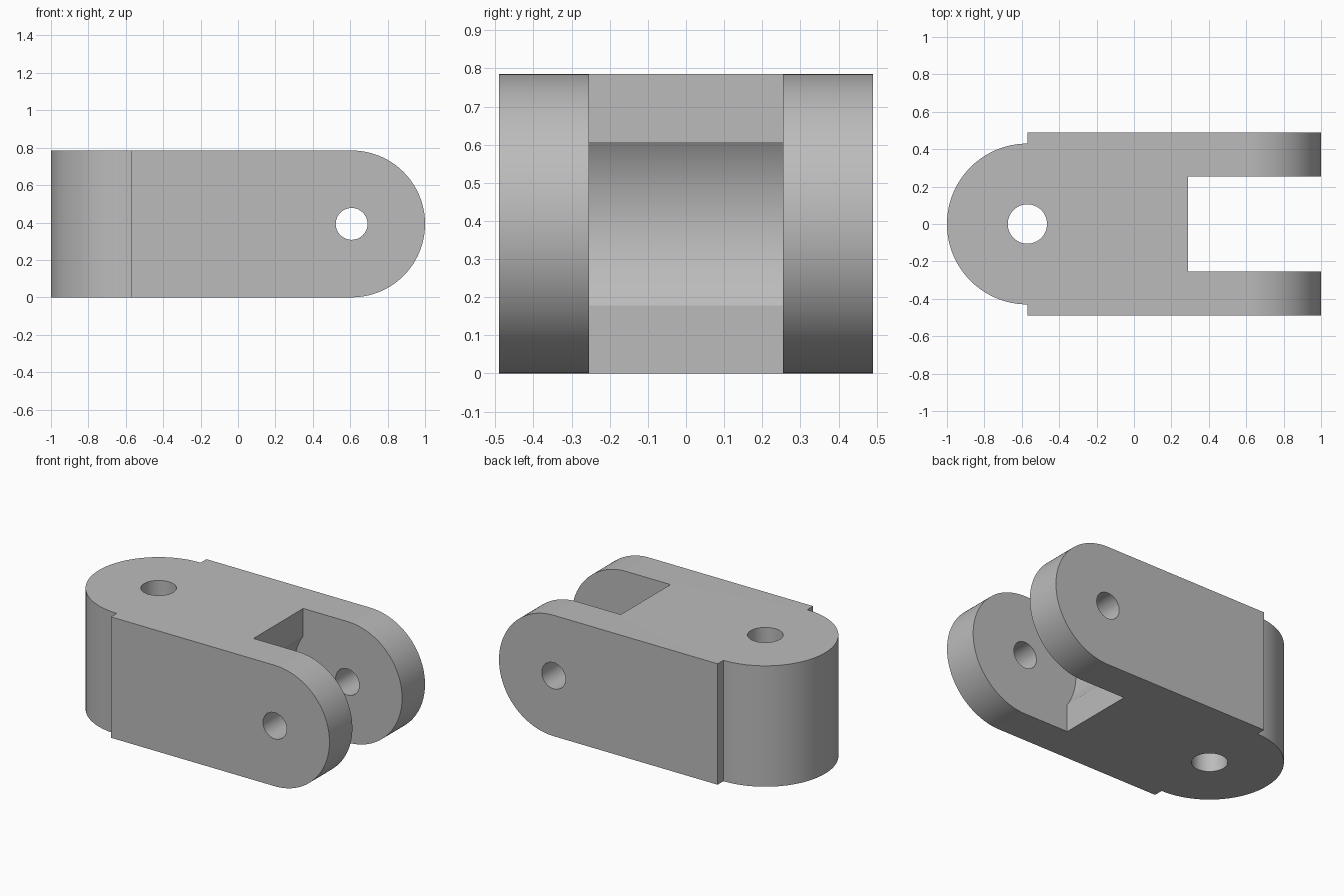
import bpy
import bmesh
from math import sin, cos, pi, asin, radians
from mathutils import Vector

if "Cube" in bpy.data.objects:
    bpy.data.objects.remove(bpy.data.objects["Cube"])

HEIGHT = 0.785
MID = HEIGHT / 2
HALF_WIDTH = 0.49
SLOT_HALF = 0.255
SLOT_X = 0.29
PIVOT_X = 1 - MID      # axis of the fork pin
EYE_X = -0.57          # axis of the upright hole
EYE_R = 0.43
GROOVE_R = 0.383       # clearance groove at the slot's root
FAR = 1.2              # beyond the part, for clean cuts

steel = bpy.data.materials.new("plain grey")
steel.use_nodes = True
grey = (0.5, 0.5, 0.5, 1)
steel.diffuse_color = grey
steel.node_tree.nodes["Principled BSDF"].inputs["Base Color"].default_value = grey


def arc(cx, cy, r, start, end, steps):
    """Points along an arc, both ends included."""
    angles = [start + (end - start) * i / steps for i in range(steps + 1)]
    return [(cx + r * cos(a), cy + r * sin(a)) for a in angles]


def circle(cx, cy, r):
    return arc(cx, cy, r, 0, 2 * pi, 64)[:-1]


def prism(name, outline, axis, low, high):
    """Extrude an outline along y (outline in x, z) or z (outline in x, y)."""
    def place(a, b, depth):
        return Vector((a, depth, b)) if axis == "y" else Vector((a, b, depth))
    bm = bmesh.new()
    face = bm.faces.new([bm.verts.new(place(a, b, low)) for a, b in outline])
    grown = bmesh.ops.extrude_face_region(bm, geom=[face])["geom"]
    verts = [v for v in grown if isinstance(v, bmesh.types.BMVert)]
    bmesh.ops.translate(bm, verts=verts, vec=place(0, 0, high - low))
    bmesh.ops.recalc_face_normals(bm, faces=bm.faces)
    mesh = bpy.data.meshes.new(name)
    bm.to_mesh(mesh)
    bm.free()
    mesh.materials.append(steel)
    obj = bpy.data.objects.new(name, mesh)
    bpy.context.collection.objects.link(obj)
    return obj


def combine(target, tool, operation):
    """Apply a boolean and discard the tool."""
    tool.hide_render = True
    mod = target.modifiers.new(operation.lower(), "BOOLEAN")
    mod.operation = operation
    mod.solver = "EXACT"
    mod.object = tool
    bpy.context.view_layer.objects.active = target
    bpy.ops.object.modifier_apply(modifier=mod.name)
    bpy.data.objects.remove(tool)


# Side profile: a bar with its fork end rounded
side = [(-FAR, HEIGHT), (-FAR, 0)] + arc(PIVOT_X, MID, MID, -pi / 2, pi / 2, 64)
body = prism("clevis_link", side, "y", -FAR, FAR)

# Plan profile: round eye end stepping out to the full width
plan = arc(EYE_X, 0, EYE_R, pi / 2, 3 * pi / 2, 64)
plan += [(EYE_X, -HALF_WIDTH), (FAR, -HALF_WIDTH), (FAR, HALF_WIDTH), (EYE_X, HALF_WIDTH)]
combine(body, prism("plan_tool", plan, "z", -FAR, FAR), "INTERSECT")

# Fork slot with a round clearance groove in its end wall
spread = asin((PIVOT_X - SLOT_X) / GROOVE_R)
groove = arc(PIVOT_X, MID, GROOVE_R, pi / 2 + spread, 3 * pi / 2 - spread, 32)
slot = [(FAR, -FAR), (FAR, FAR), (SLOT_X, FAR)] + groove + [(SLOT_X, -FAR)]
combine(body, prism("slot_tool", slot, "y", -SLOT_HALF, SLOT_HALF), "DIFFERENCE")

# Pin hole across the fork and upright hole through the eye
combine(body, prism("pin_tool", circle(PIVOT_X, MID, 0.085), "y", -FAR, FAR), "DIFFERENCE")
combine(body, prism("eye_tool", circle(EYE_X, 0, 0.105), "z", -FAR, FAR), "DIFFERENCE")

# Smooth the round walls, keep the edges crisp
bpy.ops.object.select_all(action="DESELECT")
body.select_set(True)
bpy.context.view_layer.objects.active = body
bpy.ops.object.shade_smooth_by_angle(angle=radians(30))
